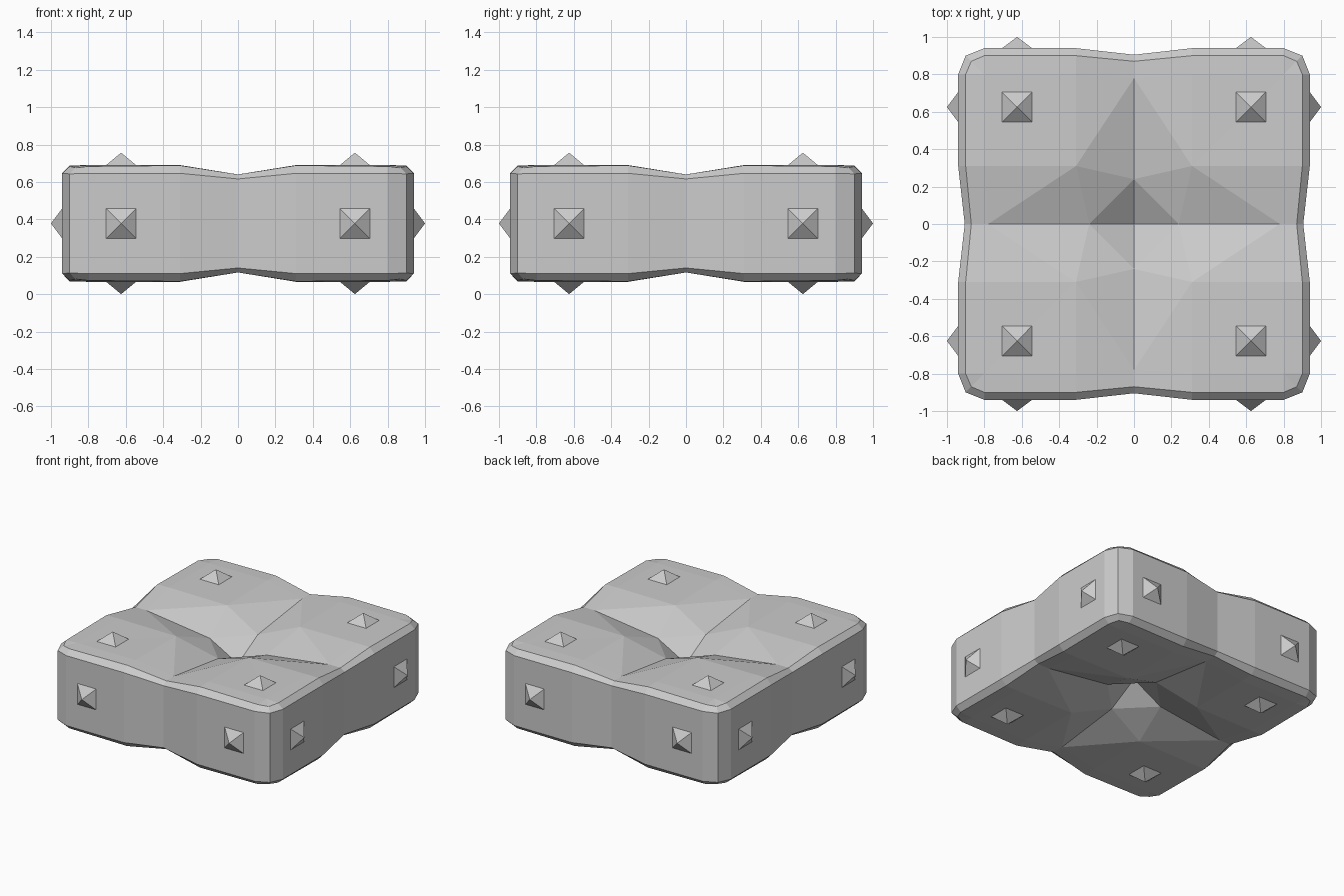
import bpy, bmesh
from math import pi, sqrt
from mathutils import Matrix, Vector

if "Cube" in bpy.data.objects:
    bpy.data.objects.remove(bpy.data.objects["Cube"])

CZ = 0.378  # height of the block's middle plane


def add_object(name, bm):
    me = bpy.data.meshes.new(name)
    bm.to_mesh(me)
    bm.free()
    ob = bpy.data.objects.new(name, me)
    bpy.context.collection.objects.link(ob)
    ob.location.z = CZ
    return ob


# One sixteenth of the block: x >= 0, y >= x, z >= middle plane
P = {
    "centre": (0, 0, 0.06), "pit": (0, 0.24, 0.192), "pit_diag": (0.12, 0.12, 0.192),
    "shoulder": (0.31, 0.31, 0.308),
    "in_mid": (0, 0.78, 0.262), "in_side": (0.31, 0.80, 0.312), "in_corner": (0.80, 0.80, 0.312),
    "rim_mid": (0, 0.87, 0.262), "rim_side": (0.31, 0.90, 0.31), "rim_end": (0.80, 0.90, 0.305),
    "rim_corner": (0.87, 0.87, 0.297),
    "wall_mid": (0, 0.905, 0.238), "wall_side": (0.31, 0.94, 0.268), "wall_end": (0.80, 0.94, 0.268),
    "wall_corner": (0.90, 0.90, 0.265),
    "eq_mid": (0, 0.905, 0), "eq_side": (0.31, 0.94, 0), "eq_end": (0.80, 0.94, 0),
    "eq_corner": (0.90, 0.90, 0),
}
FACES = [
    "centre pit pit_diag", "pit_diag pit shoulder", "pit in_mid shoulder",
    "shoulder in_mid in_side", "shoulder in_side in_corner",
    "in_mid rim_mid rim_side in_side", "in_side rim_side rim_end in_corner",
    "in_corner rim_end rim_corner",
    "rim_mid wall_mid wall_side rim_side", "rim_side wall_side wall_end rim_end",
    "rim_end wall_end wall_corner rim_corner",
    "wall_mid eq_mid eq_side wall_side", "wall_side eq_side eq_end wall_end",
    "wall_end eq_end eq_corner wall_corner",
]

# Dimpled block: mirror the piece in x and z, and turn it four times
bm = bmesh.new()
for turn in range(4):
    rot = Matrix.Rotation(turn * pi / 2, 3, 'Z')
    for sx in (1, -1):
        for sz in (1, -1):
            verts = {k: bm.verts.new(rot @ Vector((x * sx, y, z * sz)))
                     for k, (x, y, z) in P.items()}
            for f in FACES:
                bm.faces.new([verts[k] for k in f.split()])
bmesh.ops.remove_doubles(bm, verts=bm.verts, dist=1e-4)
bmesh.ops.recalc_face_normals(bm, faces=bm.faces)
add_object("dimpled_block", bm)


# Pyramid studs
def add_stud(bm, base, direction, height):
    d = Vector(direction)
    align = d.to_track_quat('Z', 'Y').to_matrix().to_4x4()
    m = (Matrix.Translation(Vector(base) + d * height / 2) @ align
         @ Matrix.Rotation(pi / 4, 4, 'Z'))
    bmesh.ops.create_cone(bm, cap_ends=True, segments=4, radius1=0.08 * sqrt(2),
                          radius2=0, depth=height, matrix=m)


flat_studs = bmesh.new()
side_studs = bmesh.new()
for a in (-0.625, 0.625):
    for s in (-1, 1):
        for b in (-0.625, 0.625):
            add_stud(flat_studs, (a, b, 0.312 * s), (0, 0, s), 0.066)
        add_stud(side_studs, (a, 0.94 * s, 0), (0, s, 0), 0.06)
        add_stud(side_studs, (0.94 * s, a, 0), (s, 0, 0), 0.06)
add_object("top_and_bottom_studs", flat_studs)
add_object("side_studs", side_studs)
